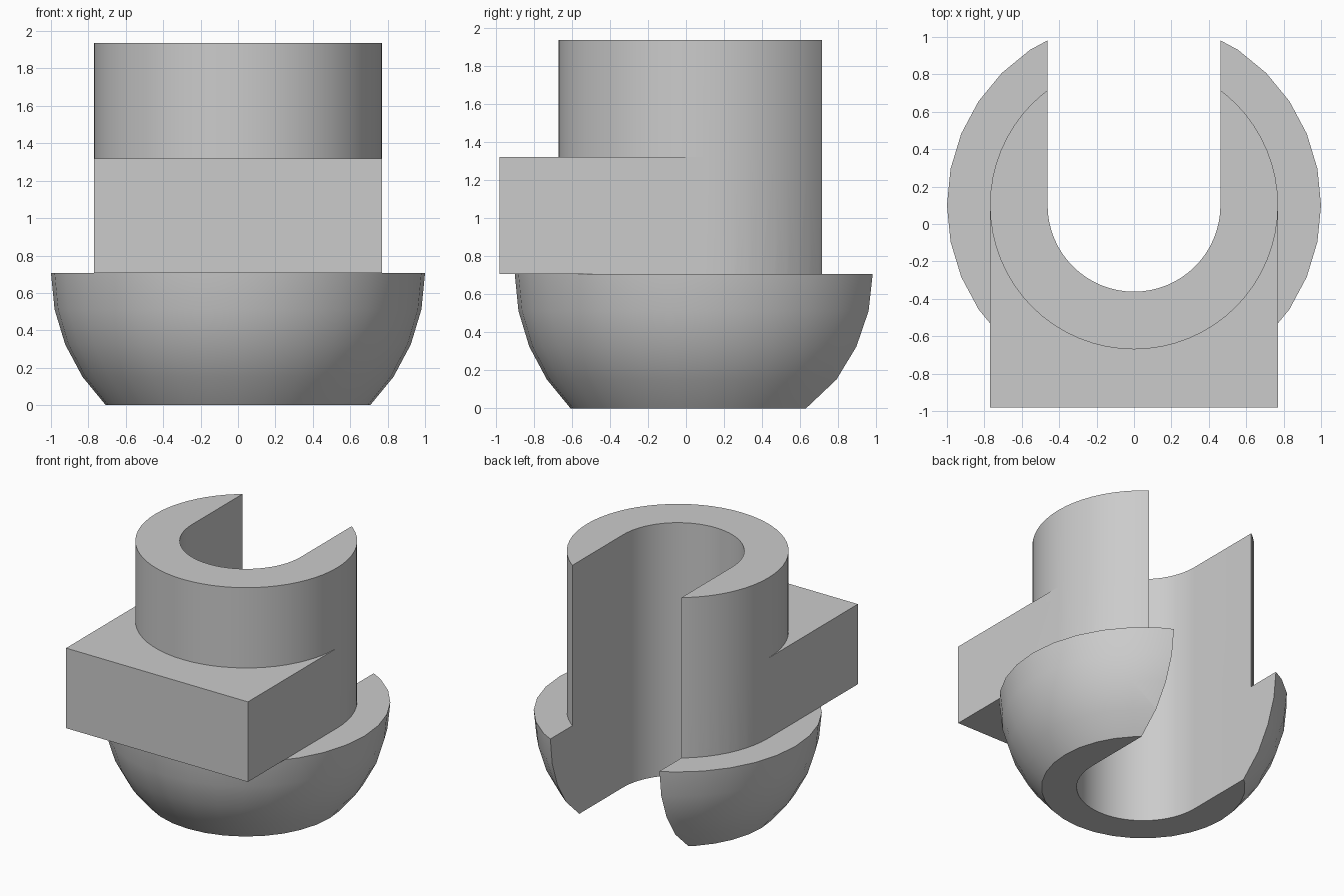
import bpy
import bmesh
from math import cos, sin, pi, radians

if "Cube" in bpy.data.objects:
    bpy.data.objects.remove(bpy.data.objects["Cube"], do_unlink=True)

AXIS_Y = 0.1      # y of the shared vertical axis
RIM = 0.707       # height of the bowl rim
SHOULDER = 1.32   # top of the block
TOP = 1.935       # top of the barrel
BARREL = 0.77
BORE = 0.462

grey = bpy.data.materials.new("plain grey")
grey.use_nodes = True
colour = (0.6, 0.6, 0.6, 1)
grey.diffuse_color = colour
grey.node_tree.nodes["Principled BSDF"].inputs["Base Color"].default_value = colour


def make_object(name, bm):
    bmesh.ops.recalc_face_normals(bm, faces=bm.faces)
    mesh = bpy.data.meshes.new(name)
    bm.to_mesh(mesh)
    bm.free()
    mesh.materials.append(grey)
    obj = bpy.data.objects.new(name, mesh)
    bpy.context.collection.objects.link(obj)
    return obj


def prism(name, outline, z0, z1):
    """Extrude a flat outline from z0 up to z1."""
    bm = bmesh.new()
    face = bm.faces.new([bm.verts.new((x, y, z0)) for x, y in outline])
    ext = bmesh.ops.extrude_face_region(bm, geom=[face])
    top = [v for v in ext["geom"] if isinstance(v, bmesh.types.BMVert)]
    bmesh.ops.translate(bm, verts=top, vec=(0, 0, z1 - z0))
    return make_object(name, bm)


def arc(radius, start, end, steps):
    angles = [start + (end - start) * i / steps for i in range(steps + 1)]
    return [(radius * cos(a), AXIS_Y + radius * sin(a)) for a in angles]


def combine(target, other, operation):
    mod = target.modifiers.new(operation.title(), "BOOLEAN")
    mod.operation = operation
    mod.solver = "EXACT"
    mod.object = other
    bpy.context.view_layer.objects.active = target
    bpy.ops.object.modifier_apply(modifier=mod.name)
    bpy.data.objects.remove(other, do_unlink=True)


# Bowl: lower part of a unit sphere, cut flat at the foot
bm = bmesh.new()
sides = 32
rings = []
for k in range(5):
    tilt = k * pi / 16
    rings.append([bm.verts.new((x, y, RIM - sin(tilt)))
                  for x, y in arc(cos(tilt), 0, 2 * pi, sides)[:-1]])
for upper, lower in zip(rings, rings[1:]):
    for i in range(sides):
        j = (i + 1) % sides
        bm.faces.new((upper[i], upper[j], lower[j], lower[i]))
bm.faces.new(rings[0])
bm.faces.new(rings[-1])
for v in rings[-1]:
    v.co.z = 0
body = make_object("slotted_ball_socket", bm)

# Barrel and the square-fronted block that wraps it
barrel = prism("barrel", arc(BARREL, 0, 2 * pi, 64)[:-1], 0.4, TOP)
block = prism("block", arc(BARREL, 0, pi, 32) + [(-BARREL, -0.98), (BARREL, -0.98)],
              RIM, SHOULDER)
combine(body, block, "UNION")
combine(body, barrel, "UNION")

# U-shaped slot, open to the back, through the full height
slot = prism("slot_cutter", arc(BORE, pi, 2 * pi, 32) + [(BORE, 1.5), (-BORE, 1.5)],
             -0.5, 2.5)
slot.hide_render = True
combine(body, slot, "DIFFERENCE")

# Smooth the curved walls, keep the edges crisp
bpy.ops.object.select_all(action="DESELECT")
body.select_set(True)
bpy.context.view_layer.objects.active = body
bpy.ops.object.shade_smooth_by_angle(angle=radians(30))
